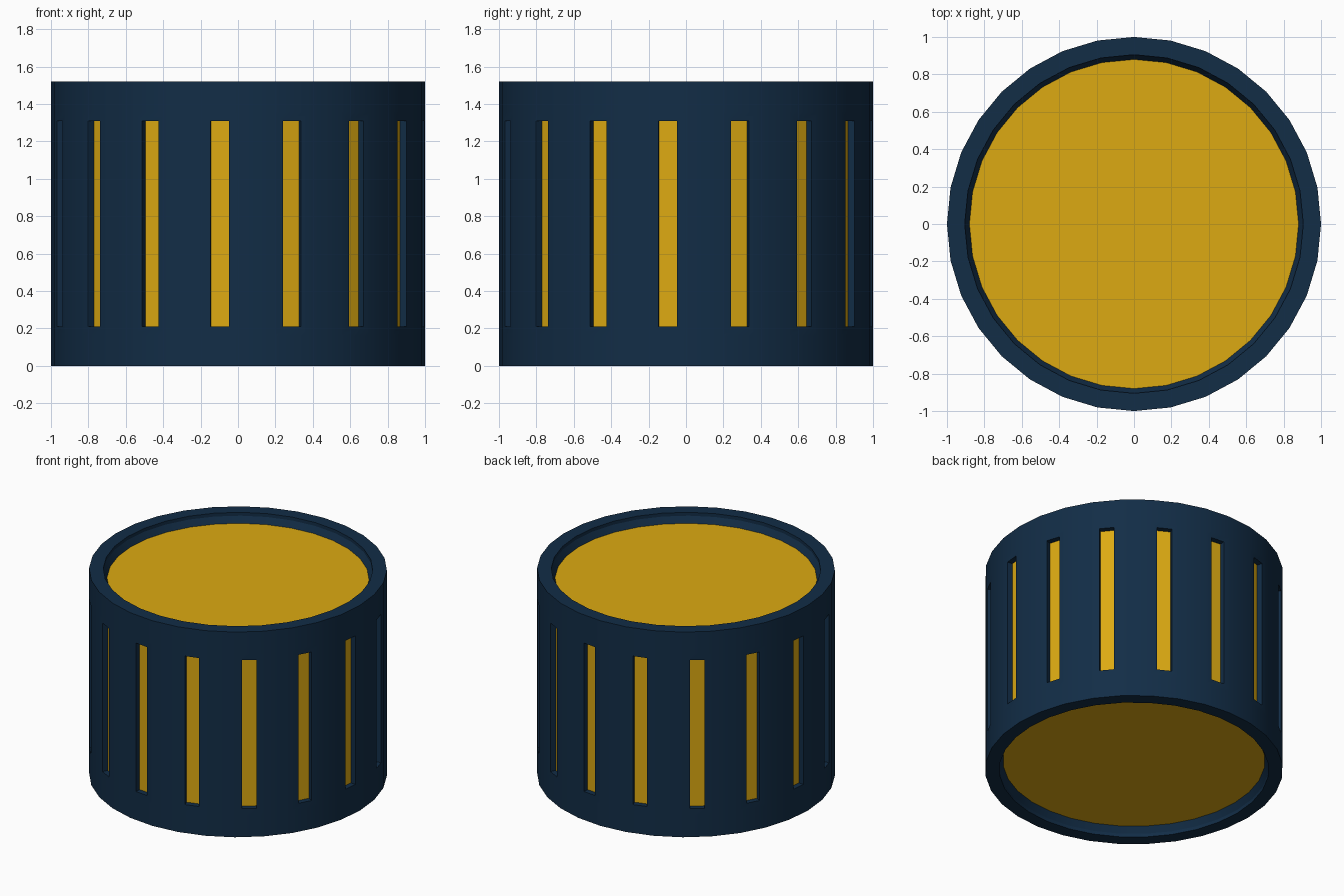
import bpy, bmesh, math

if "Cube" in bpy.data.objects:
    bpy.data.objects.remove(bpy.data.objects["Cube"])

SIDES = 32
HEIGHT = 1.52


def material(name, color):
    m = bpy.data.materials.new(name)
    m.diffuse_color = color
    m.use_nodes = True
    m.node_tree.nodes["Principled BSDF"].inputs["Base Color"].default_value = m.diffuse_color
    return m


# Half profile (radius, z), mirrored about mid height; the inner points form the recessed ends
lower = [(0.88, 0.07), (0.905, 0.025), (0.905, 0.0), (1.0, 0.0), (1.0, 0.162)]
profile = lower + [(r, HEIGHT - z) for r, z in reversed(lower)]

bm = bmesh.new()
rings = []
for r, z in profile:
    rings.append([bm.verts.new((r * math.cos(2 * math.pi * i / SIDES),
                                r * math.sin(2 * math.pi * i / SIDES), z))
                  for i in range(SIDES)])

# Wall of the drum; every other face of the middle band becomes a slot
slots = []
for k in range(len(rings) - 1):
    a, b = rings[k], rings[k + 1]
    for i in range(SIDES):
        j = (i + 1) % SIDES
        f = bm.faces.new((a[i], a[j], b[j], b[i]))
        if k == len(lower) - 1 and i % 2 == 1:
            slots.append(f)

# Recessed yellow end plates
ends = [bm.faces.new(list(reversed(rings[0]))), bm.faces.new(rings[-1])]
bm.normal_update()

# Slots: inset a margin, then sink the floor
bmesh.ops.inset_individual(bm, faces=slots, thickness=0.048, use_even_offset=True)
bmesh.ops.inset_individual(bm, faces=slots, thickness=0.0, depth=-0.04)
for f in slots + ends:
    f.material_index = 1

mesh = bpy.data.meshes.new("slotted_drum")
bm.to_mesh(mesh)
bm.free()
mesh.materials.append(material("dark_blue", (0.006, 0.026, 0.062, 1)))
mesh.materials.append(material("amber", (0.72, 0.40, 0.006, 1)))

drum = bpy.data.objects.new("slotted_drum", mesh)
bpy.context.collection.objects.link(drum)
bpy.context.view_layer.objects.active = drum
drum.select_set(True)
bpy.ops.object.shade_smooth_by_angle(angle=math.radians(25))
